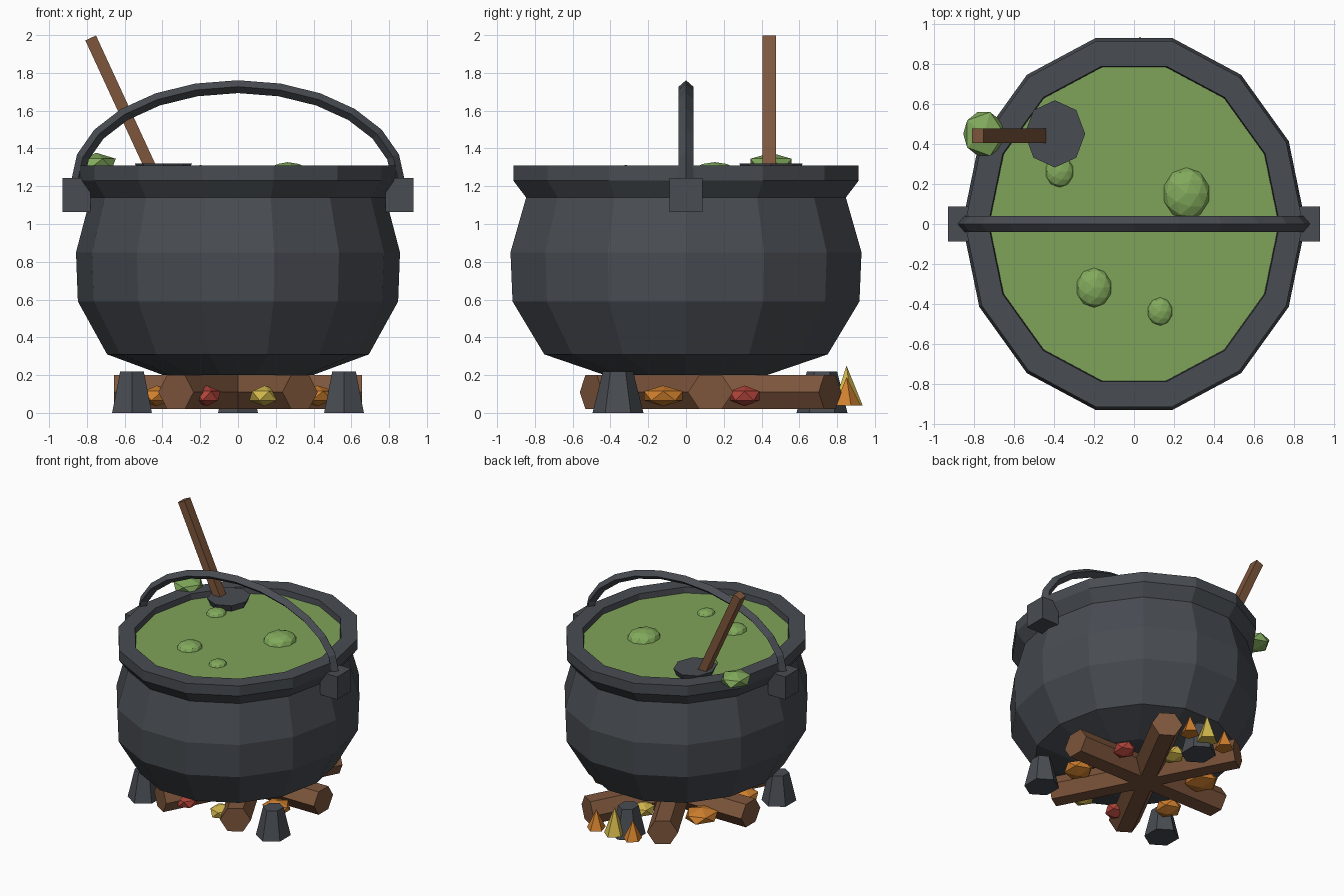
import bpy, bmesh
from math import sin, cos, pi, radians, atan2, hypot
from mathutils import Matrix, Vector

cube = bpy.data.objects.get("Cube")
if cube:
    bpy.data.objects.remove(cube, do_unlink=True)

WX = 0.9     # the whole pot is narrower in x than in y


def material(name, r, g, b):
    lin = [((c / 255 + 0.055) / 1.055) ** 2.4 for c in (r, g, b)] + [1]
    m = bpy.data.materials.new(name)
    m.use_nodes = True
    m.diffuse_color = lin
    m.node_tree.nodes["Principled BSDF"].inputs["Base Color"].default_value = lin
    return m


IRON = material("dark_iron", 72, 76, 82)
WOOD = material("brown_wood", 126, 86, 60)
SOUP = material("green_soup", 128, 164, 90)
BUBBLE = material("green_bubble", 130, 170, 92)
RED = material("ember_red", 176, 68, 58)
ORANGE = material("ember_orange", 208, 128, 46)
YELLOW = material("ember_yellow", 208, 182, 76)


def finish(bm, name, mat, matrix=None):
    if matrix:
        bm.transform(matrix)
    bmesh.ops.recalc_face_normals(bm, faces=bm.faces)
    me = bpy.data.meshes.new(name)
    bm.to_mesh(me)
    bm.free()
    me.materials.append(mat)
    ob = bpy.data.objects.new(name, me)
    bpy.context.collection.objects.link(ob)
    return ob


def place(x, y, z, sx=1, sy=1, sz=1):
    return Matrix.Translation((x, y, z)) @ Matrix.Diagonal((sx, sy, sz, 1))


def cone(name, mat, sides, r1, r2, depth, matrix):
    bm = bmesh.new()
    bmesh.ops.create_cone(bm, cap_ends=True, segments=sides, radius1=r1,
                          radius2=r2, depth=depth)
    return finish(bm, name, mat, matrix)


def box(name, mat, matrix):
    bm = bmesh.new()
    bmesh.ops.create_cube(bm, size=1)
    return finish(bm, name, mat, matrix)


def ball(name, mat, detail, matrix):
    bm = bmesh.new()
    bmesh.ops.create_icosphere(bm, subdivisions=detail, radius=1)
    return finish(bm, name, mat, matrix)


def skin(bm, rings):
    for a, b in zip(rings, rings[1:]):
        n = len(a)
        for i in range(n):
            j = (i + 1) % n
            bm.faces.new((a[i], a[j], b[j], b[i]))


def lathe(name, mat, profile, sides=14):
    bm = bmesh.new()
    rings = [[bm.verts.new((WX * r * cos(2 * pi * i / sides),
                            r * sin(2 * pi * i / sides), z))
              for i in range(sides)] for r, z in profile]
    skin(bm, rings)
    bm.faces.new(rings[0])
    bm.faces.new(rings[-1])
    return finish(bm, name, mat)


# Pot with flared rim, closed inside just under the soup
lathe("pot", IRON, [(0.44, 0.2), (0.77, 0.31), (0.942, 0.59), (0.953, 0.85),
                    (0.868, 1.14), (0.938, 1.23), (0.938, 1.31),
                    (0.808, 1.31), (0.80, 1.22)])
lathe("soup", SOUP, [(0.795, 1.2), (0.803, 1.265)])

# Bubbles on the soup
for i, (x, y, r) in enumerate([(0.262, 0.152, 0.131), (-0.2, -0.318, 0.1),
                               (0.13, -0.437, 0.071), (-0.372, 0.262, 0.08)]):
    ball(f"bubble_{i + 1}", BUBBLE, 2, place(x, y, 1.262, WX * r, r, r * 0.5))

# Splash on the rim
ball("splash", BUBBLE, 1, place(-0.75, 0.45, 1.32, 0.115, 0.128, 0.057))

# Ladle: shallow head and a square wooden stick
cone("ladle_head", IRON, 8, 0.13, 0.168, 0.08,
     place(-0.395, 0.45, 1.28, WX, 1, 1))
low, high = Vector((-0.45, 0.44, 1.27)), Vector((-0.78, 0.44, 1.985))
d = high - low
box("ladle_stick", WOOD, Matrix.Translation((low + high) / 2)
    @ Matrix.Rotation(atan2(d.x, d.z), 4, 'Y')
    @ Matrix.Diagonal((0.062, 0.072, d.length, 1)))

# Lugs and arched handle
for side, name in ((1, "left"), (-1, "right")):
    box(f"{name}_lug", IRON, place(side * 0.855, 0, 1.153, 0.15, 0.174, 0.18))

bm = bmesh.new()
rings = []
for k in range(13):
    a = pi * k / 12
    c = Vector((0.85 * cos(a), 0, 1.225 + 0.502 * sin(a)))
    n = Vector((cos(a) * 0.502, 0, sin(a) * 0.85)).normalized() * 0.034
    w = Vector((0, 0.039, 0))
    rings.append([bm.verts.new(c + o) for o in (n, w, -n, -w)])
skin(bm, rings)
bm.faces.new(rings[0])
bm.faces.new(rings[-1])
finish(bm, "handle", IRON)

# Three tapered legs
for i, deg in enumerate((90, 210, 330)):
    a = radians(deg)
    cone(f"leg_{i + 1}", IRON, 6, 0.135, 0.08, 0.22,
         place(WX * 0.72 * cos(a), 0.72 * sin(a), 0.11, WX, 1, 1))

# Crossed hexagonal logs, shifted a little to the back
FIRE_Y = 0.13
for i in range(3):
    cone(f"log_{i + 1}", WOOD, 6, 0.12, 0.12, 1.46,
         place(0, FIRE_Y, 0.11, WX, 1, 0.87)
         @ Matrix.Rotation(i * pi / 3, 4, 'Z') @ Matrix.Rotation(pi / 2, 4, 'Y'))

# Embers between the logs
for i, (x, y, r, mat) in enumerate([
        (0.35, 0.31, 0.092, RED), (0.04, 0.48, 0.1, YELLOW),
        (-0.36, 0.32, 0.14, ORANGE), (-0.43, -0.13, 0.11, ORANGE),
        (-0.165, -0.4, 0.09, RED), (0.14, -0.4, 0.1, YELLOW),
        (0.42, -0.12, 0.12, ORANGE)]):
    ball(f"ember_{i + 1}", mat, 1, place(x, y, 0.09, WX * r, r, 0.055))

# Small flames at the back
for i, (x, r, h, mat) in enumerate([(0.19, 0.075, 0.15, ORANGE),
                                    (0.03, 0.085, 0.21, YELLOW),
                                    (-0.13, 0.075, 0.15, ORANGE)]):
    cone(f"flame_{i + 1}", mat, 5, r, 0, h,
         place(x, 0.85, 0.04 + h / 2, WX, 1, 1))
